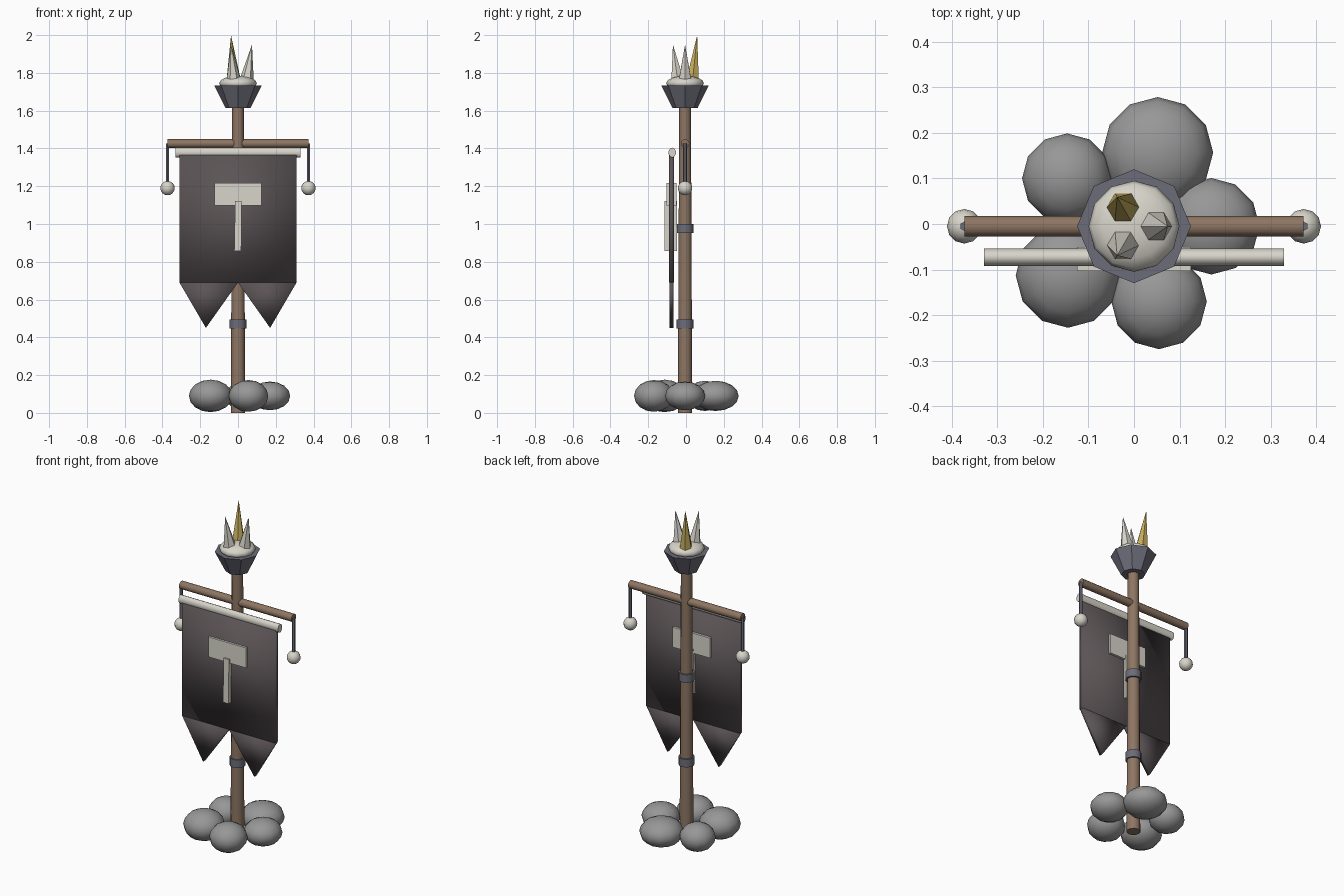
import bpy
import bmesh
from math import pi, cos, sin, radians
from mathutils import Matrix, Vector

cube = bpy.data.objects.get("Cube")
if cube:
    bpy.data.objects.remove(cube, do_unlink=True)


def material(name, rgb):
    m = bpy.data.materials.new(name)
    m.use_nodes = True
    m.diffuse_color = (*rgb, 1)
    m.node_tree.nodes["Principled BSDF"].inputs["Base Color"].default_value = (*rgb, 1)
    return m


WOOD = material("weathered wood", (0.27, 0.18, 0.125))
IRON = material("dark iron", (0.15, 0.15, 0.19))
BONE = material("pale bone", (0.68, 0.66, 0.59))
GOLD = material("dull gold", (0.56, 0.42, 0.11))
CLOTH = material("dark cloth", (0.105, 0.088, 0.092))
STONE = material("grey stone", (0.31, 0.31, 0.315))

AXIS_Y = -0.005    # depth of the pole
CLOTH_Y = -0.077   # depth of the banner


def finish(name, bm, mat, angle=40):
    """Turn a bmesh into a shaded object."""
    bmesh.ops.recalc_face_normals(bm, faces=bm.faces)
    mesh = bpy.data.meshes.new(name)
    bm.to_mesh(mesh)
    bm.free()
    mesh.materials.append(mat)
    obj = bpy.data.objects.new(name, mesh)
    bpy.context.collection.objects.link(obj)
    bpy.ops.object.select_all(action='DESELECT')
    obj.select_set(True)
    bpy.context.view_layer.objects.active = obj
    if angle >= 180:
        bpy.ops.object.shade_smooth()
    elif angle:
        bpy.ops.object.shade_smooth_by_angle(angle=radians(angle))
    return obj


def rod(name, start, end, r1, r2, mat, sides=12, angle=50):
    """Tapered cylinder or cone between two points."""
    start, end = Vector(start), Vector(end)
    d = end - start
    bm = bmesh.new()
    turn = d.to_track_quat('Z', 'Y').to_matrix().to_4x4()
    bmesh.ops.create_cone(bm, cap_ends=True, segments=sides, radius1=r1, radius2=r2,
                          depth=d.length,
                          matrix=Matrix.Translation((start + end) / 2) @ turn)
    return finish(name, bm, mat, angle)


def blob(name, centre, size, mat, u=12, v=8):
    """Ellipsoid."""
    bm = bmesh.new()
    bmesh.ops.create_uvsphere(bm, u_segments=u, v_segments=v, radius=1,
                              matrix=Matrix.Translation(centre) @ Matrix.Diagonal((*size, 1)))
    return finish(name, bm, mat, 180)


def slab(name, outline, y0, y1, mat, angle):
    """Extrude an x-z outline through the depth."""
    bm = bmesh.new()
    face = bm.faces.new([bm.verts.new((x, y0, z)) for x, z in outline])
    ext = bmesh.ops.extrude_face_region(bm, geom=[face])["geom"]
    bmesh.ops.translate(bm, vec=(0, y1 - y0, 0),
                        verts=[g for g in ext if isinstance(g, bmesh.types.BMVert)])
    return finish(name, bm, mat, angle)


def box(x, z0, z1):
    return [(-x, z0), (x, z0), (x, z1), (-x, z1)]


# Pole and its iron bands
rod("pole", (0, AXIS_Y, 0), (0, AXIS_Y, 1.64), 0.038, 0.031, WOOD)
for label, z in (("lower", 0.47), ("upper", 0.977)):
    rod(label + "_band", (0, AXIS_Y, z - 0.024), (0, AXIS_Y, z + 0.024), 0.044, 0.044, IRON)

# Crossbar with hanging cords and balls
rod("crossbar", (-0.373, AXIS_Y, 1.426), (0.373, AXIS_Y, 1.426), 0.023, 0.023, WOOD)
for side, s in (("left", 1), ("right", -1)):
    rod(side + "_cord", (s * 0.373, AXIS_Y, 1.2), (s * 0.373, AXIS_Y, 1.425),
        0.01, 0.01, IRON, 6)
    blob(side + "_ball", (s * 0.373, AXIS_Y, 1.19), (0.038,) * 3, BONE)

# Banner cloth, its two pointed tails and the top roll
slab("banner", box(0.31, 0.69, 1.37), CLOTH_Y - 0.013, CLOTH_Y + 0.013, CLOTH, 180)
for side, s in (("left", 1), ("right", -1)):
    slab(side + "_tail", [(s * 0.31, 0.69), (0, 0.69), (s * 0.17, 0.45)],
         CLOTH_Y - 0.011, CLOTH_Y + 0.011, CLOTH, 180)
roll = rod("banner_roll", (-0.33, 0, 0), (0.33, 0, 0), 0.02, 0.02, BONE, 10)
roll.scale.z = 1.3
roll.location = (0, -0.073, 1.378)

# Emblem: a plate and a stem passing through the cloth
slab("emblem_plate", box(0.125, 1.097, 1.217), -0.103, -0.05, BONE, 30)
slab("emblem_stem", [(-0.02, 0.857), (0.017, 0.857), (0.019, 1.122), (-0.015, 1.122)],
     -0.114, -0.047, BONE, 30)

# Fire bowl, ash heap and the three flame spikes
rod("fire_bowl", (0, AXIS_Y, 1.613), (0, AXIS_Y, 1.732), 0.066, 0.125, IRON, 8, 30)
blob("ash_heap", (0, AXIS_Y, 1.745), (0.1, 0.1, 0.04), BONE)
for i, (mat, tip_z) in enumerate(((BONE, 1.95), (GOLD, 2.0), (BONE, 1.95))):
    a = i * 2 * pi / 3
    rod("flame_%d" % (i + 1),
        (0.046 * cos(a), AXIS_Y + 0.046 * sin(a), 1.76),
        (0.074 * cos(a), AXIS_Y + 0.074 * sin(a), tip_z),
        0.038, 0.0, mat, 6, 30)

# Ring of stones around the foot
STONES = [(0.052, 0.157, 0.122, 0.08), (-0.147, 0.1, 0.099, 0.08),
          (-0.145, -0.113, 0.115, 0.086), (0.055, -0.17, 0.105, 0.084),
          (0.17, -0.005, 0.106, 0.076)]
for i, (x, y, r, h) in enumerate(STONES):
    blob("stone_%d" % (i + 1), (x, y, 0.09), (r, r, h), STONE)
